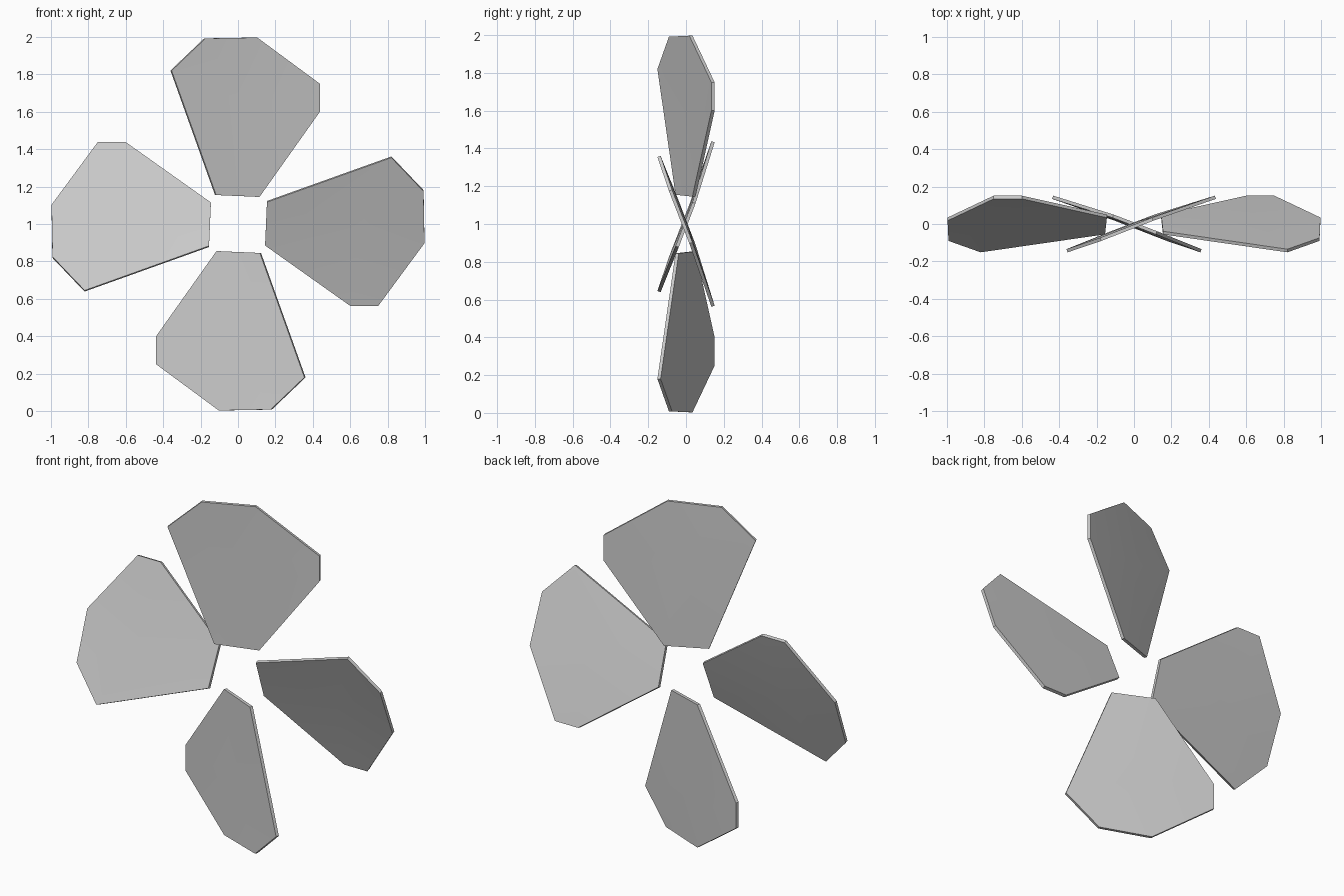
import bpy, math

if "Cube" in bpy.data.objects:
    bpy.data.objects.remove(bpy.data.objects["Cube"])

# Outline of one upright blade: (sideways, outward, depth)
OUTLINE = [(-0.12, 0.155, -0.047), (0.112, 0.145, 0.042), (0.435, 0.60, 0.143),
           (0.435, 0.75, 0.143), (0.10, 0.997, 0.026), (-0.178, 0.992, -0.082),
           (-0.358, 0.82, -0.143)]
CENTRE = (0.03, 0.65, 0.007)


def make_blade(index):
    a = index * math.pi / 2
    c, s = math.cos(a), math.sin(a)
    verts = [(u * c + r * s, y, 1 + r * c - u * s) for u, r, y in OUTLINE + [CENTRE]]
    n = len(OUTLINE)
    faces = [(i, (i + 1) % n, n) for i in range(n)]
    mesh = bpy.data.meshes.new("blade_%d" % (index + 1))
    mesh.from_pydata(verts, [], faces)
    obj = bpy.data.objects.new(mesh.name, mesh)
    bpy.context.collection.objects.link(obj)
    # Thin sheet thickness, centred on the twisted surface
    mod = obj.modifiers.new("thickness", 'SOLIDIFY')
    mod.thickness = 0.018
    mod.offset = 0
    bpy.ops.object.select_all(action='DESELECT')
    bpy.context.view_layer.objects.active = obj
    obj.select_set(True)
    bpy.ops.object.modifier_apply(modifier=mod.name)
    bpy.ops.object.shade_smooth_by_angle(angle=math.radians(30))


# Four blades around the front-to-back axis
for k in range(4):
    make_blade(k)
